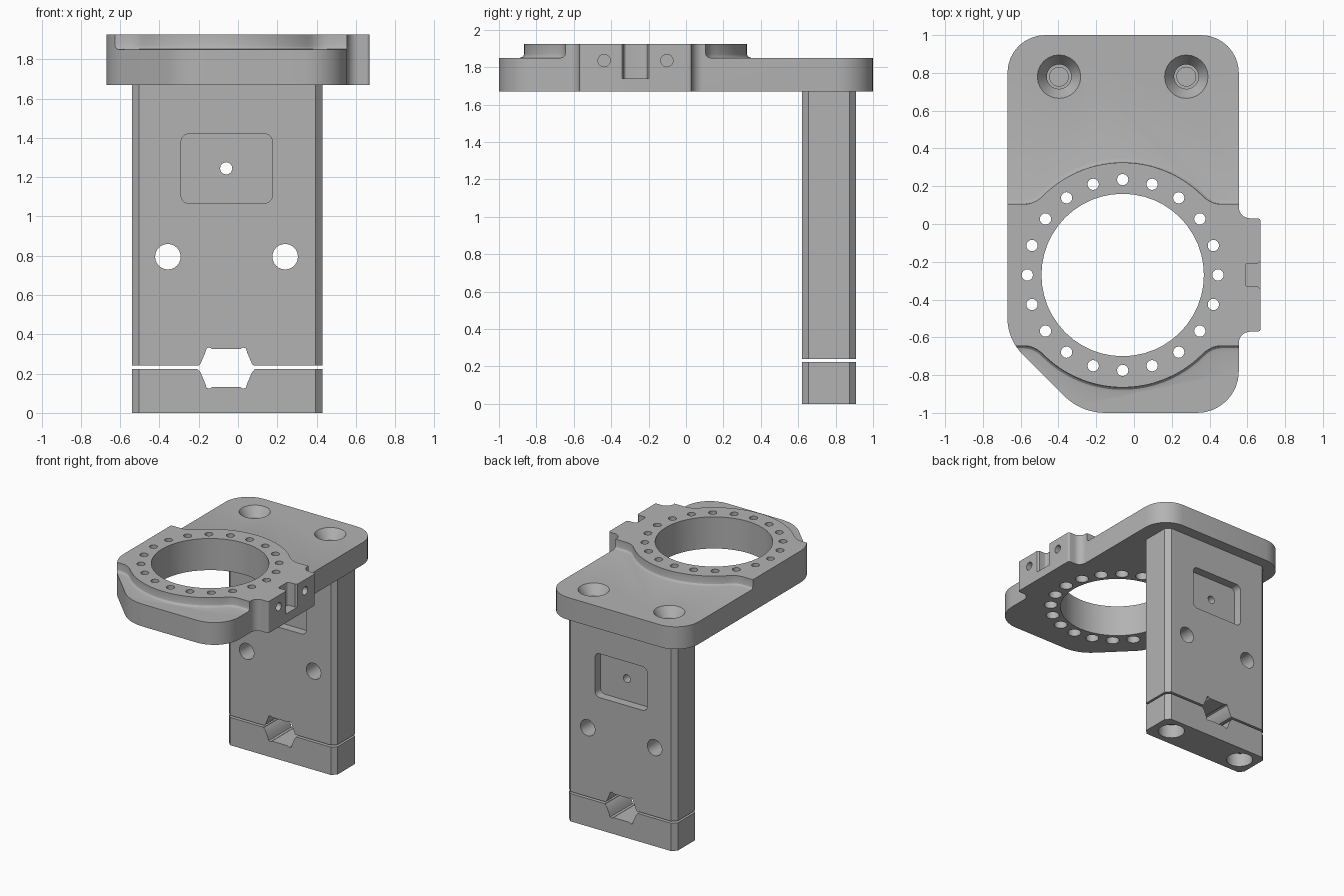
import bpy, bmesh, math
from mathutils import Vector, Matrix

if "Cube" in bpy.data.objects:
    bpy.data.objects.remove(bpy.data.objects["Cube"])

grey = bpy.data.materials.new("machined_grey")
grey.diffuse_color = (0.45, 0.45, 0.45, 1)
grey.use_nodes = True
grey.node_tree.nodes["Principled BSDF"].inputs["Base Color"].default_value = grey.diffuse_color
CX, CY = -0.06, -0.27          # ring centre
TOP, STEP, UNDER = 1.925, 1.85, 1.67


def rounded(corners, n=8):
    """Polygon from (x, y, radius) corners, each replaced by an arc."""
    pts = []
    for i, (x, y, r) in enumerate(corners):
        p = Vector((x, y))
        if r == 0:
            pts.append(p)
            continue
        a = (Vector(corners[i - 1][:2]) - p).normalized()
        b = (Vector(corners[(i + 1) % len(corners)][:2]) - p).normalized()
        half = a.angle(b) / 2
        c = p + (a + b).normalized() * r / math.sin(half)
        s, e = p + a * r / math.tan(half) - c, p + b * r / math.tan(half) - c
        sweep = s.angle_signed(e)
        a0 = math.atan2(s.y, s.x)
        for k in range(n + 1):
            t = a0 - sweep * k / n
            pts.append(c + Vector((math.cos(t), math.sin(t))) * r)
    return pts


def prism(bm, pts, lo, hi, axis="Z"):
    """Extrude a 2D outline along Z (outline in xy) or Y (outline in xz)."""
    put = (lambda p, h: (p[0], p[1], h)) if axis == "Z" else (lambda p, h: (p[0], h, p[1]))
    a = [bm.verts.new(put(p, lo)) for p in pts]
    b = [bm.verts.new(put(p, hi)) for p in pts]
    bm.faces.new(a)
    bm.faces.new(b)
    for i in range(len(pts)):
        j = (i + 1) % len(pts)
        bm.faces.new((a[i], a[j], b[j], b[i]))


def lathe(bm, profile, x, y, z=0, axis="Z", n=24):
    """Closed turned solid from (radius, height) pairs."""
    m = Matrix.Translation((x, y, z))
    if axis == "X":
        m = m @ Matrix.Rotation(math.pi / 2, 4, "Y")
    if axis == "Y":
        m = m @ Matrix.Rotation(-math.pi / 2, 4, "X")
    rings = [[bm.verts.new(m @ Vector((r * math.cos(2 * math.pi * k / n), r * math.sin(2 * math.pi * k / n), h)))
              for k in range(n)] for r, h in profile]
    for a, b in zip(rings, rings[1:]):
        for k in range(n):
            j = (k + 1) % n
            bm.faces.new((a[k], a[j], b[j], b[k]))
    bm.faces.new(rings[0])
    bm.faces.new(rings[-1])


def finish(bm, name):
    bmesh.ops.recalc_face_normals(bm, faces=bm.faces)
    me = bpy.data.meshes.new(name)
    bm.to_mesh(me)
    bm.free()
    ob = bpy.data.objects.new(name, me)
    me.materials.append(grey)
    bpy.context.collection.objects.link(ob)
    return ob


def cut(ob, build):
    """Subtract the solid made by build(bm)."""
    bm = bmesh.new()
    build(bm)
    tool = finish(bm, "cutter")
    tool.hide_render = True
    mod = ob.modifiers.new("cut", "BOOLEAN")
    mod.operation, mod.solver, mod.object = "DIFFERENCE", "EXACT", tool
    bpy.context.view_layer.objects.active = ob
    bpy.ops.object.modifier_apply(modifier=mod.name)
    bpy.data.objects.remove(tool)


def smooth(ob):
    bpy.ops.object.select_all(action="DESELECT")
    ob.select_set(True)
    bpy.context.view_layer.objects.active = ob
    bpy.ops.object.shade_smooth_by_angle(angle=math.radians(28))


# Top plate with side tab
bm = bmesh.new()
prism(bm, rounded([(-0.67, 1, .2), (0.555, 1, .2), (0.555, 0.03, .06), (0.67, 0.03, .015),
                   (0.67, -0.57, .015), (0.555, -0.57, .06), (0.555, -1, .22),
                   (-0.28, -1, .31), (-0.67, -0.61, .27)]), UNDER, TOP)
plate = finish(bm, "ring_plate")


# Lowered areas in front of and behind the raised ring
def lowered(side):
    def build(bm):
        R, d = 0.595, 0.375
        jx = math.sqrt(R * R - d * d)
        arc = [(R * math.cos(t), R * math.sin(t)) for t in
               (math.radians(46 + 88 * k / 30) for k in range(31))]
        blend = []
        for k in range(5):
            t = k / 5
            blend.append(((1 - t) ** 2 * (jx + .06) + 2 * t * (1 - t) * jx + t * t * arc[0][0],
                          (1 - t) ** 2 * d + 2 * t * (1 - t) * d + t * t * arc[0][1]))
        pts = [(1, d)] + blend + arc + [(-x, y) for x, y in reversed(blend)] + [(-1, d), (-1, 1.5), (1, 1.5)]
        prism(bm, [(CX + x, CY + side * y) for x, y in pts], STEP, 2.1)
        low = [e for e in bm.edges if all(v.co.z < STEP + .01 for v in e.verts)]
        bmesh.ops.recalc_face_normals(bm, faces=bm.faces)
        bmesh.ops.bevel(bm, geom=low, offset=0.025, segments=3, profile=0.5, affect="EDGES")
    return build


for side in (1, -1):
    cut(plate, lowered(side))


# Central opening, counterbored bolt circle, tab slot and tab screw holes
def ring_holes(bm):
    lathe(bm, [(0.43, 1.5), (0.43, 2.1)], CX, CY, n=48)
    for k in range(20):
        t = math.tau * k / 20
        lathe(bm, [(.05, 1.5), (.05, 1.79), (.03, 1.79), (.03, 2.1)],
              CX + .505 * math.cos(t), CY + .505 * math.sin(t), n=16)
    prism(bm, rounded([(.59, CY + .062, .015), (.655, CY + .062, 0), (.672, CY + .075, 0), (.75, CY + .075, 0),
                       (.75, CY - .075, 0), (.672, CY - .075, 0), (.655, CY - .062, 0),
                       (.59, CY - .062, .015)], 4), 1.74, 2.1)
    for s in (-1, 1):
        lathe(bm, [(.033, .51), (.033, .8)], 0, CY + s * .168, 1.835, "X", 16)


SCREWS = (CX - .337, CX + .337)


def plate_screws(bm):
    for x in SCREWS:
        lathe(bm, [(.05, 1.35), (.05, 1.70), (.065, 1.70), (.065, 1.775), (.115, STEP), (.115, 2)], x, 0.78)


cut(plate, ring_holes)
cut(plate, plate_screws)

# Column and lower clamp block, chamfered along the vertical edges
x0, x1, y0, y1, c = -0.54, 0.43, 0.62, 0.91, 0.035
section = [(x0 + c, y0), (x1 - c, y0), (x1, y0 + c), (x1, y1 - c),
           (x1 - c, y1), (x0 + c, y1), (x0, y1 - c), (x0, y0 + c)]
blocks = []
for name, lo, hi in (("column", 0.24, UNDER), ("clamp_block", 0, 0.224)):
    bm = bmesh.new()
    prism(bm, section, lo, hi)
    blocks.append(finish(bm, name))
column, clamp = blocks


# Six-sided clamp opening with relieved corners
def clamp_opening(bm):
    half = [(.145, .008), (.132, .02), (.108, .075), (.1, .1), (.085, .105), (.07, .096)]
    right = [(x, -z) for x, z in reversed(half)] + half
    pts = right + [(-x, -z) for x, z in right]
    prism(bm, [(CX + x, 0.228 + z) for x, z in pts], 0.4, 1.1, "Y")


# Clamp screws from below
def clamp_screws(bm):
    for x in SCREWS:
        lathe(bm, [(.1, -.2), (.1, .11), (.055, .11), (.055, .55)], x, 0.77)


for ob in blocks:
    cut(ob, clamp_opening)
    cut(ob, clamp_screws)
cut(column, plate_screws)


# Pockets on both faces and cross holes
def pockets(bm):
    for y, d in ((y0, 1), (y1, -1)):
        a, b = sorted((y - d * .1, y + d * .07))
        prism(bm, rounded([(-.29, 1.067, .04), (.175, 1.067, .04), (.175, 1.42, .04), (-.29, 1.42, .04)], 5), a, b, "Y")


def cross_holes(bm):
    for x, z, r in ((-.357, .795, .065), (.24, .795, .065), (CX, 1.245, .031)):
        lathe(bm, [(r, .4), (r, 1.1)], x, 0, z, "Y")


cut(column, pockets)
cut(column, cross_holes)
for ob in (plate, column, clamp):
    smooth(ob)
